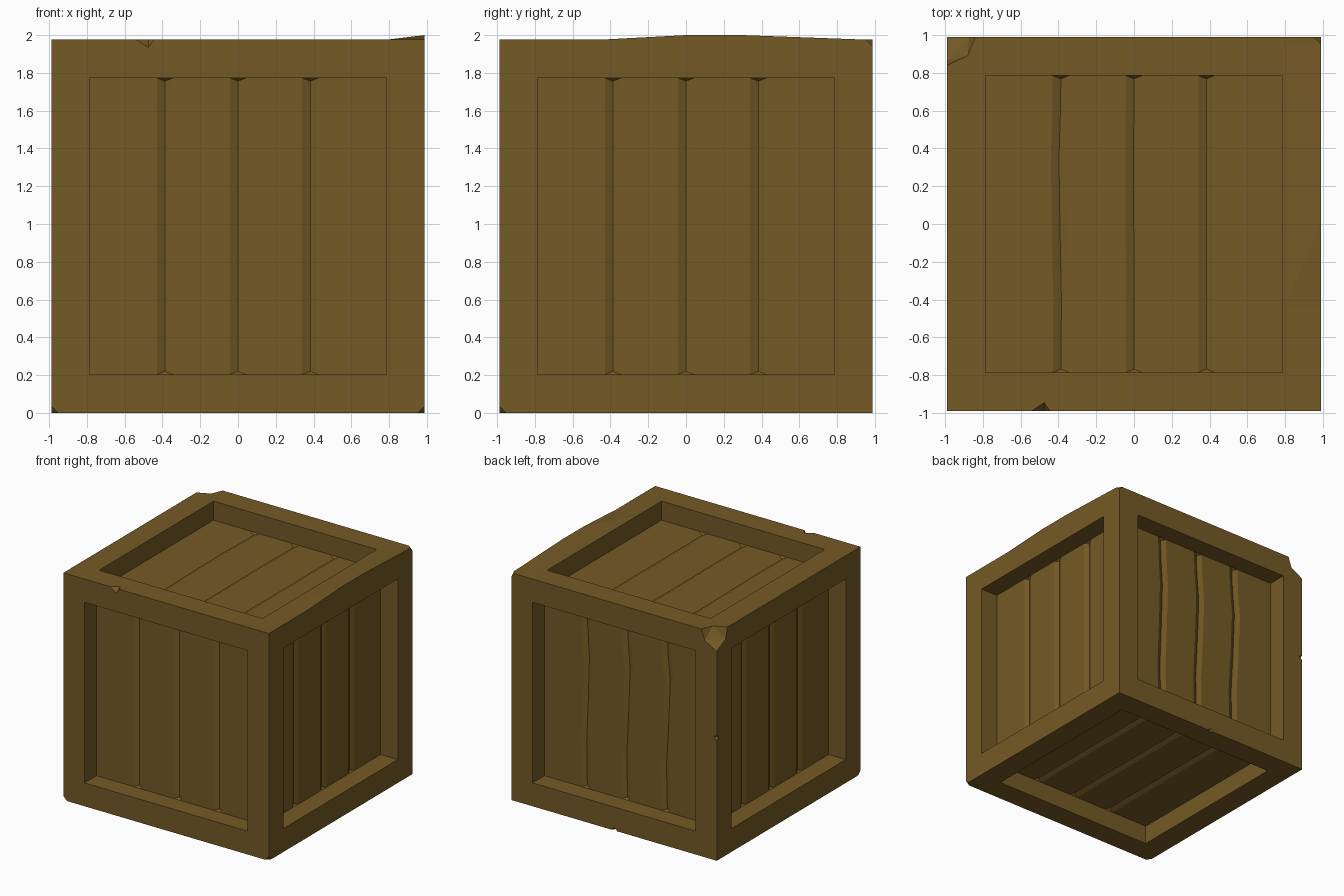
import bpy, bmesh
from math import pi
from mathutils import Matrix, Vector

if "Cube" in bpy.data.objects:
    bpy.data.objects.remove(bpy.data.objects["Cube"])

H = 0.988          # half size of the crate
OPEN = 0.785       # half size of each framed opening
PANEL = H - 0.165  # distance of the planks from the centre
CENTRE = Vector((0, 0, H))
TOP = 2 * H

wood = bpy.data.materials.new("brown wood")
wood.diffuse_color = (0.178, 0.102, 0.0185, 1)
wood.use_nodes = True
wood.node_tree.nodes["Principled BSDF"].inputs["Base Color"].default_value = wood.diffuse_color


def make(name, bm, fix_normals=True):
    if fix_normals:
        bmesh.ops.recalc_face_normals(bm, faces=bm.faces)
    mesh = bpy.data.meshes.new(name)
    bm.to_mesh(mesh)
    bm.free()
    obj = bpy.data.objects.new(name, mesh)
    bpy.context.collection.objects.link(obj)
    mesh.materials.append(wood)
    return obj


def hull(name, points):
    bm = bmesh.new()
    for p in points:
        bm.verts.new(p)
    res = bmesh.ops.convex_hull(bm, input=bm.verts)
    junk = [g for g in res["geom_interior"] if isinstance(g, bmesh.types.BMVert)]
    if junk:
        bmesh.ops.delete(bm, geom=junk, context="VERTS")
    return make(name, bm)


# Frame: a cube with a square recess in each side
bm = bmesh.new()
bmesh.ops.create_cube(bm, size=2 * H, matrix=Matrix.Translation(CENTRE))
sides = list(bm.faces)
bmesh.ops.inset_individual(bm, faces=sides, thickness=H - OPEN, use_even_offset=True)
for f in bmesh.ops.extrude_discrete_faces(bm, faces=sides)["faces"]:
    axis = (f.calc_center_median() - CENTRE).normalized()
    bmesh.ops.translate(bm, verts=f.verts, vec=-axis * 0.2)
frame = make("crate_frame", bm)


# Dents and chips knocked out of the frame
def chip(points, out):
    pts = [Vector(p) for p in points]
    cutter = hull("chip_cutter", pts + [p + Vector(out) * 0.05 for p in pts])
    cutter.hide_render = True
    mod = frame.modifiers.new("chip", "BOOLEAN")
    mod.operation, mod.solver, mod.object = "DIFFERENCE", "EXACT", cutter
    bpy.context.view_layer.objects.active = frame
    bpy.ops.object.modifier_apply(modifier=mod.name)
    bpy.data.objects.remove(cutter)


def corner_chip(sx, sy, sz, s=0.035):
    d = Vector((sx, sy, sz))
    c = CENTRE + d * H
    chip([c] + [c - Vector([s * d[i] if i == k else 0 for i in range(3)])
                for k in range(3)], d)


chip([(-H, 0.84, TOP), (-0.88, 0.89, TOP), (-0.84, H, TOP), (-H, H, 1.82),
      (-0.872, H, 1.885), (-H, 0.865, 1.885)], (-1, 1, 1))
chip([(-0.54, -H, TOP), (-0.445, -H, TOP), (-0.475, -H, 1.935), (-0.475, -0.945, TOP)],
     (0, -1, 1))
chip([(-H, H, 1.04), (-H, H, 1.09), (-H, 0.96, 1.07), (-0.96, H, 1.07)], (-1, 1, 0))
chip([(-0.03, H, 0), (0.03, H, 0), (0, 0.96, 0), (0, H, 0.025)], (0, 1, -1))
for signs in [(-1, -1, -1), (1, -1, -1), (1, 1, 1)]:
    corner_chip(*signs)

# Open the bottoms of the recesses, where the planks sit
bm = bmesh.new()
bm.from_mesh(frame.data)
hidden = []
for f in bm.faces:
    a = sorted(abs(v) for v in f.calc_center_median() - CENTRE)
    if a[1] < 0.1 and a[2] < H - 0.15:
        hidden.append(f)
bmesh.ops.delete(bm, geom=hidden, context="FACES")
bm.to_mesh(frame.data)
bm.free()

# Warped rim: a slight swelling along the upper right edge
rim = [(0.79, -0.45), (H, -0.45), (0.79, 0.95), (H, 0.95)]
hull("warped_rim", [(x, y, TOP - z) for x, y in rim for z in (0, 0.01)]
     + [(H, 0, 2), (H, 0.3, 2)])

# Plank panels: sheets with shallow V grooves, closed by a small triangle at each end
ROWS = [(-OPEN, 0), (-0.4, -0.3), (0, 0.5), (0.35, 1), (0.6, 0.2), (OPEN, 0)]
APEX_END = 0.768   # where the bottom of a groove stops
DEPTH = 0.02


def add_panel(bm, turn, waves):
    place = Matrix.Translation(CENTRE) @ turn
    grid = []
    for v, bend in ROWS:
        apex = max(-APEX_END, min(APEX_END, v))
        line = [(-OPEN, v, 0)]
        for g, wave in zip((-0.387, 0, 0.383), waves):
            g += bend * wave
            line += [(g - 0.043, v, 0), (g, apex, DEPTH), (g + 0.043, v, 0)]
        line.append((OPEN, v, 0))
        grid.append([bm.verts.new(place @ Vector((u, w, PANEL - d))) for u, w, d in line])
    for a, b in zip(grid, grid[1:]):
        for i in range(len(a) - 1):
            bm.faces.new((a[i], a[i + 1], b[i + 1], b[i]))
    for i in (2, 5, 8):
        low, high = grid[0], grid[-1]
        bm.faces.new((low[i - 1], low[i + 1], low[i]))
        bm.faces.new((high[i - 1], high[i], high[i + 1]))


bm = bmesh.new()
upright = Matrix.Rotation(pi / 2, 4, "X")
STRAIGHT = (0, 0, 0)
add_panel(bm, Matrix.Identity(4), (-0.01, -0.003, 0))
add_panel(bm, Matrix.Rotation(pi, 4, "Y"), STRAIGHT)
for k, waves in enumerate([STRAIGHT, STRAIGHT, (0.02, 0.025, 0.028), STRAIGHT]):
    add_panel(bm, Matrix.Rotation(k * pi / 2, 4, "Z") @ upright, waves)
make("plank_panels", bm, fix_normals=False)
